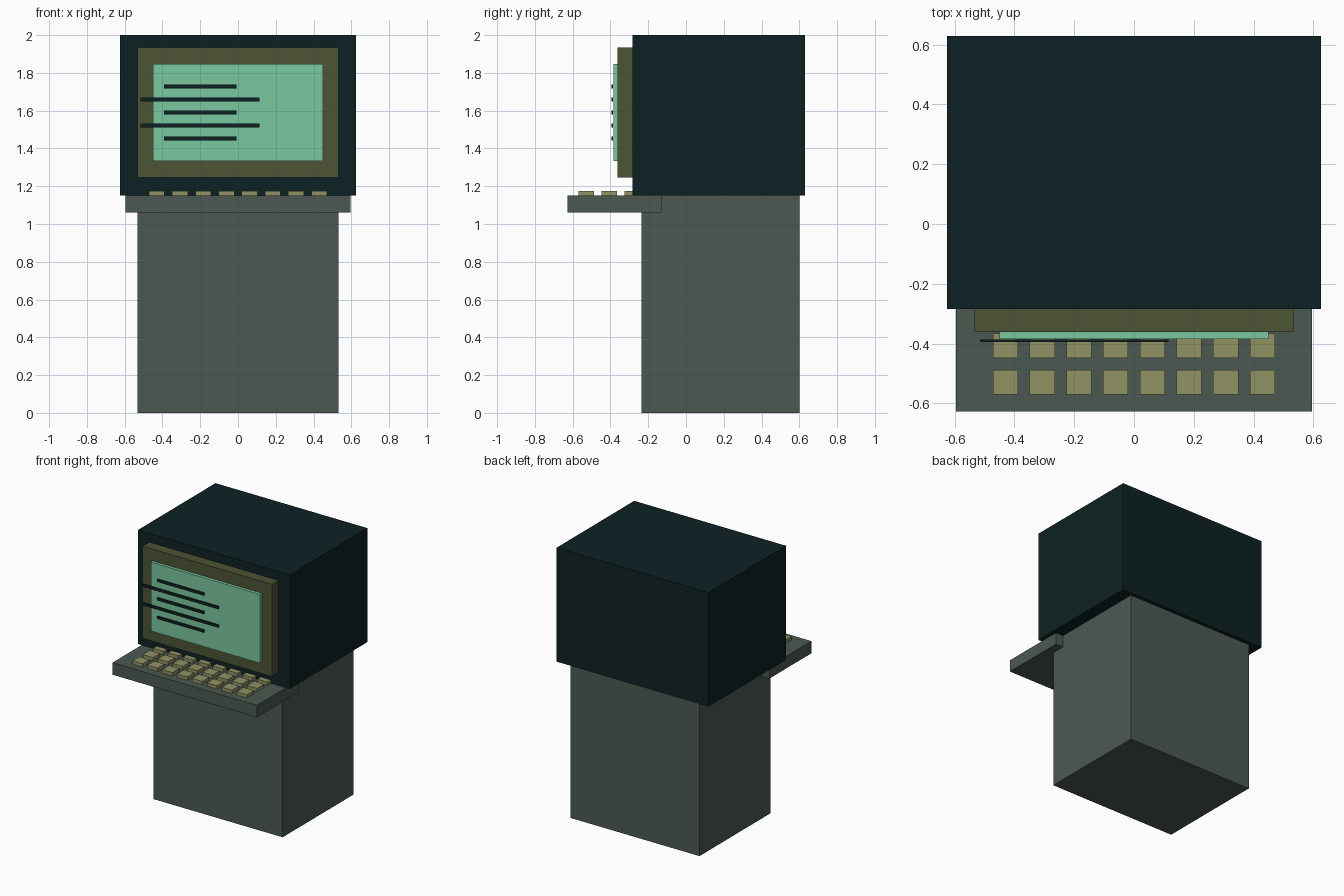
import bpy
import bmesh
from mathutils import Vector

if "Cube" in bpy.data.objects:
    bpy.data.objects.remove(bpy.data.objects["Cube"])


def material(name, rgb):
    """Flat colour given as sRGB 0-255, stored as linear."""
    lin = [(c / 255 / 12.92) if c < 11 else ((c / 255 + 0.055) / 1.055) ** 2.4 for c in rgb]
    m = bpy.data.materials.new(name)
    m.diffuse_color = (*lin, 1)
    m.use_nodes = True
    m.node_tree.nodes["Principled BSDF"].inputs["Base Color"].default_value = m.diffuse_color
    return m


def boxes(name, mat, spans):
    """One object made of boxes, each given as (x0, x1, y0, y1, z0, z1)."""
    bm = bmesh.new()
    for x0, x1, y0, y1, z0, z1 in spans:
        lo, hi = Vector((x0, y0, z0)), Vector((x1, y1, z1))
        for v in bmesh.ops.create_cube(bm, size=1)["verts"]:
            v.co = (lo + hi) / 2 + v.co * (hi - lo)
    mesh = bpy.data.meshes.new(name)
    bm.to_mesh(mesh)
    bm.free()
    mesh.materials.append(mat)
    obj = bpy.data.objects.new(name, mesh)
    bpy.context.collection.objects.link(obj)
    return obj


grey = material("grey green", (76, 89, 82))
dark = material("dark teal", (13, 33, 35))
olive = material("olive", (77, 85, 53))
mint = material("mint screen", (122, 200, 160))
khaki = material("khaki keys", (145, 147, 101))

# Cabinet and keyboard shelf
boxes("pedestal", grey, [(-0.533, 0.533, -0.235, 0.602, 0, 1.15)])
boxes("keyboard_shelf", grey, [(-0.596, 0.596, -0.627, -0.13, 1.06, 1.15)])

# Monitor housing, bezel and screen
boxes("monitor_housing", dark, [(-0.626, 0.626, -0.284, 0.629, 1.15, 2.0)])
boxes("screen_bezel", olive, [(-0.533, 0.533, -0.362, -0.28, 1.247, 1.934)])
boxes("screen", mint, [(-0.45, 0.45, -0.385, -0.36, 1.333, 1.846)])

# Display lines, alternating short and long about one centre
lines = []
for i in range(5):
    half = 0.315 if i % 2 else 0.193
    z = 1.728 - 0.069 * i
    lines.append((-0.2 - half, -0.2 + half, -0.395, -0.386, z - 0.01, z + 0.01))
boxes("display_lines", dark, lines)

# Three rows of eight keys
keys = []
for row in range(3):
    for col in range(8):
        x, y = (col - 3.5) * 0.1228, -0.529 + 0.122 * row
        keys.append((x - 0.042, x + 0.042, y - 0.041, y + 0.041, 1.145, 1.175))
boxes("keys", khaki, keys)
